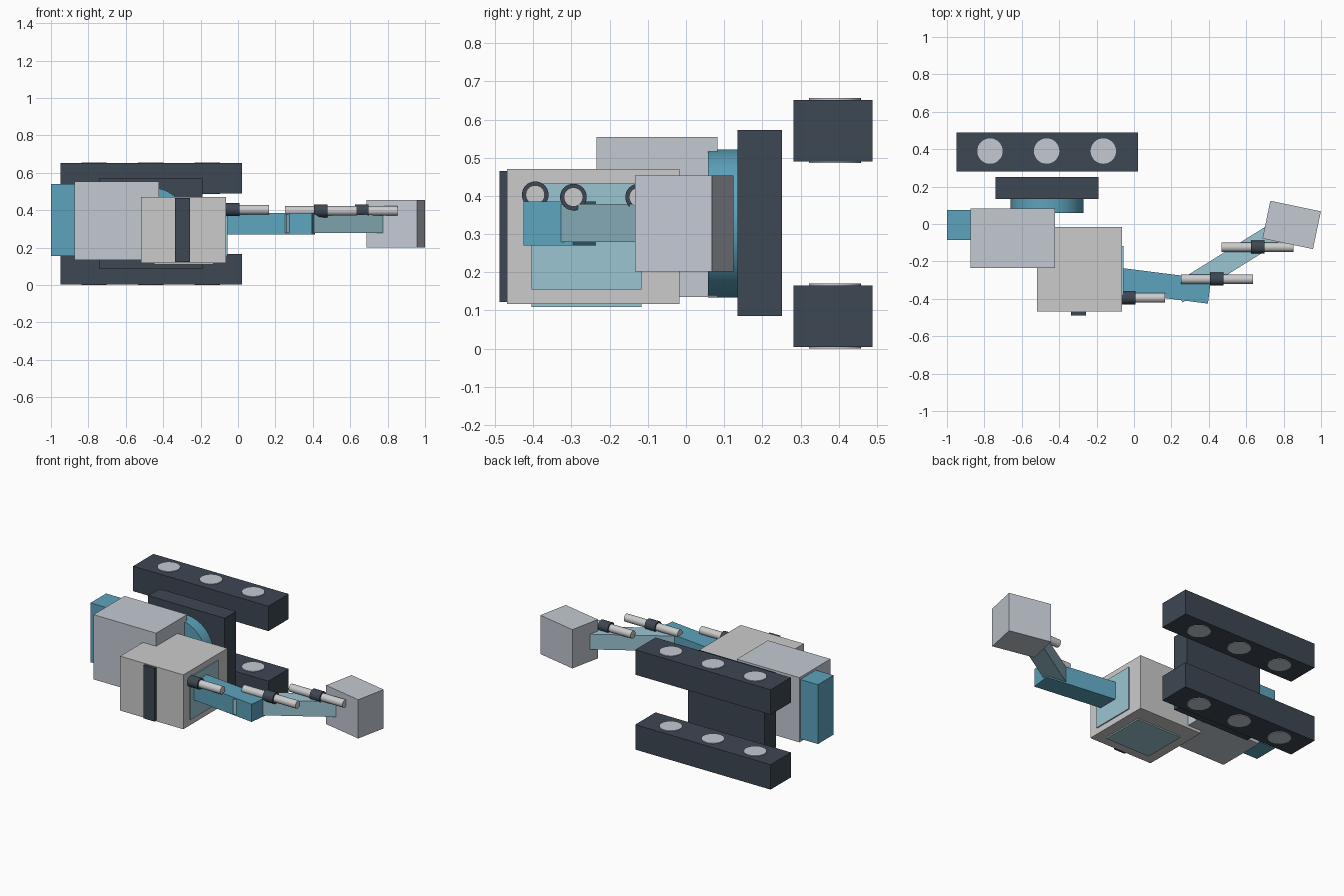
import bpy
from math import radians, pi
from mathutils import Vector

if "Cube" in bpy.data.objects:
    bpy.data.objects.remove(bpy.data.objects["Cube"])


def material(name, r, g, b):
    m = bpy.data.materials.new(name)
    m.diffuse_color = (r, g, b, 1)
    m.use_nodes = True
    m.node_tree.nodes["Principled BSDF"].inputs["Base Color"].default_value = m.diffuse_color
    return m


DARK = material("dark_grey", 0.047, 0.063, 0.085)
BLUE = material("blue", 0.11, 0.37, 0.51)
PALE = material("pale_blue", 0.33, 0.56, 0.65)
STEEL = material("steel", 0.55, 0.59, 0.65)
WHITE = material("off_white", 0.68, 0.68, 0.7)


def finish(name, mat):
    ob = bpy.context.object
    ob.name = name
    ob.data.materials.append(mat)
    return ob


def box(name, x, y, z, mat):
    """Axis-aligned box from (min, max) ranges."""
    lo, hi = Vector((x[0], y[0], z[0])), Vector((x[1], y[1], z[1]))
    return turned_box(name, (lo + hi) / 2, hi - lo, 0, mat)


def turned_box(name, centre, size, angle, mat):
    """Box turned about the vertical axis."""
    bpy.ops.mesh.primitive_cube_add(size=1)
    ob = finish(name, mat)
    for v in ob.data.vertices:
        v.co = Vector(a * b for a, b in zip(v.co, size))
    ob.location = centre
    ob.rotation_euler.z = radians(angle)
    return ob


def cylinder(name, centre, radius, depth, mat, rot=(0, 0, 0)):
    bpy.ops.mesh.primitive_cylinder_add(vertices=32, radius=radius, depth=depth,
                                        location=centre, rotation=rot)
    bpy.ops.object.shade_smooth_by_angle(angle=radians(30))
    return finish(name, mat)


# Tracks with three road wheels showing on both faces
for side, z in (("lower", 0.085), ("upper", 0.571)):
    box(side + "_track", (-0.95, 0.022), (0.281, 0.489), (z - 0.081, z + 0.081), DARK)
    for i, x in enumerate((-0.77, -0.467, -0.164)):
        cylinder(f"{side}_wheel_{i + 1}", (x, 0.39, z), 0.068, 0.17, STEEL)

# Undercarriage and turntable
box("chassis", (-0.74, -0.19), (0.135, 0.252), (0.085, 0.573), DARK)
cylinder("turntable", (-0.465, 0.0975, 0.328), 0.194, 0.079, BLUE, (pi / 2, 0, 0))

# Engine housing and counterweight
box("engine_housing", (-0.873, -0.423), (-0.235, 0.083), (0.135, 0.555), STEEL)
box("counterweight", (-1.0, -0.85), (-0.085, 0.075), (0.155, 0.54), BLUE)

# Cab with windows and roof strip
box("cab", (-0.518, -0.064), (-0.469, -0.017), (0.117, 0.47), WHITE)
box("front_window", (-0.075, -0.057), (-0.405, -0.117), (0.155, 0.433), PALE)
box("side_window", (-0.45, -0.13), (-0.405, -0.117), (0.109, 0.13), PALE)
box("roof_strip", (-0.338, -0.257), (-0.488, -0.46), (0.122, 0.466), DARK)

# Boom, stick and bucket
turned_box("boom", (0.153, -0.329, 0.328), (0.505, 0.131, 0.115), -7.2, BLUE)
turned_box("stick", (0.488, -0.213, 0.329), (0.606, 0.11, 0.099), 31.9, PALE)
turned_box("bucket", (0.843, -0.005, 0.328), (0.276, 0.206, 0.252), -11.8, STEEL)

# Hydraulic rods, each with a dark collar
for i, (x, y, z) in enumerate(((-0.027, -0.395, 0.403), (0.443, -0.295, 0.397),
                               (0.661, -0.124, 0.397))):
    cylinder(f"hydraulic_rod_{i + 1}", (x, y, z), 0.025, 0.386, WHITE, (0, pi / 2, 0))
    cylinder(f"rod_collar_{i + 1}", (x, y, z), 0.035, 0.072, DARK, (0, pi / 2, 0))
